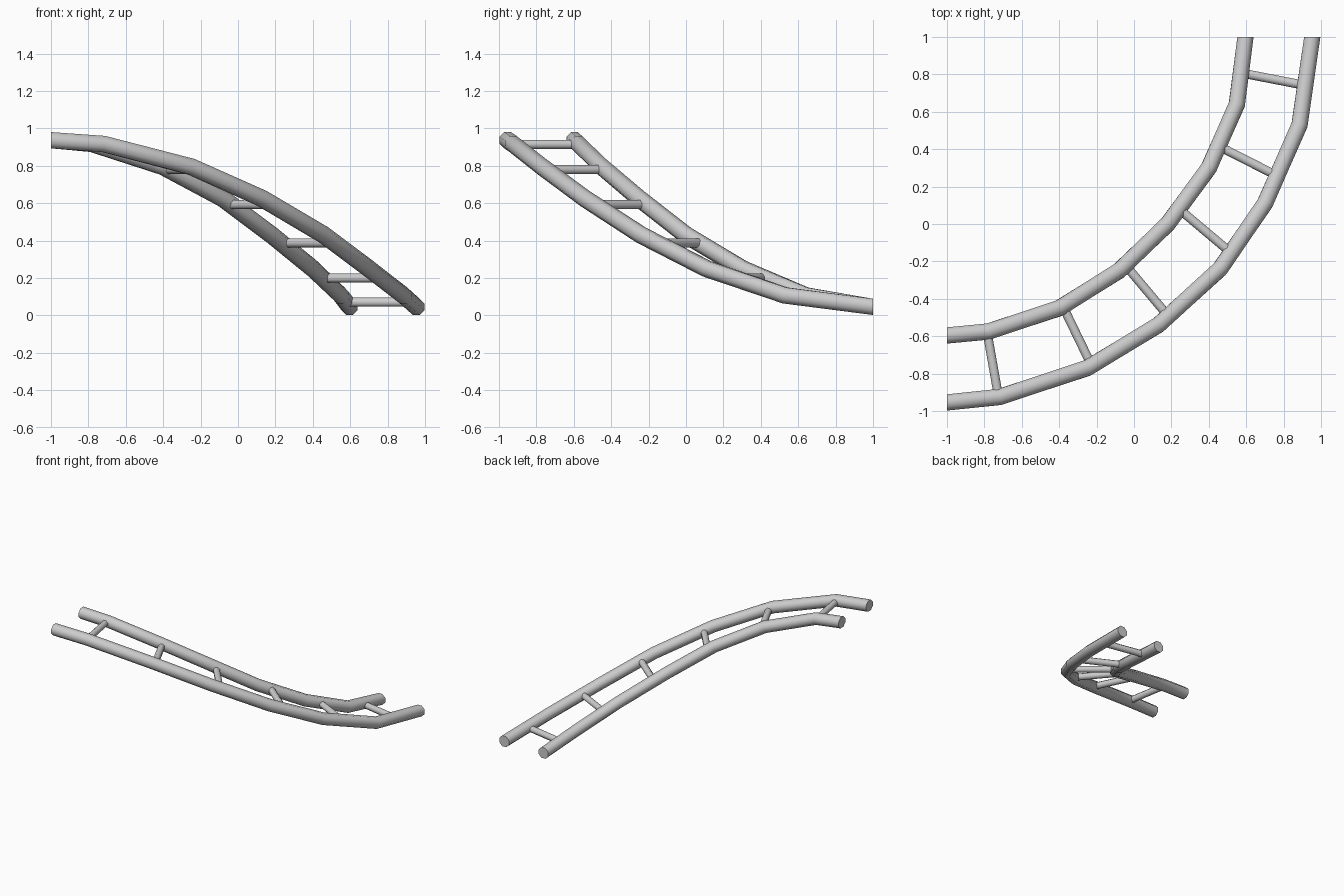
import bpy, bmesh, math
from mathutils import Vector

if "Cube" in bpy.data.objects:
    bpy.data.objects.remove(bpy.data.objects["Cube"])


def tube(name, points, radius, ends=None, sides=8):
    """Sweep an octagonal section along a polyline, capped at both ends."""
    pts = [Vector(p) for p in points]
    bm = bmesh.new()
    rings = []
    for i, p in enumerate(pts):
        if i == 0:
            t = Vector(ends[0]) if ends else pts[1] - p
        elif i == len(pts) - 1:
            t = Vector(ends[1]) if ends else p - pts[i - 1]
        else:
            t = (p - pts[i - 1]).normalized() + (pts[i + 1] - p).normalized()
        t.normalize()
        side = t.cross(Vector((0, 0, 1))).normalized()
        up = side.cross(t)
        ring = []
        for k in range(sides):
            a = 2 * math.pi * (k + 0.5) / sides
            ring.append(bm.verts.new(p + radius * (math.cos(a) * side + math.sin(a) * up)))
        rings.append(ring)
    for a, b in zip(rings, rings[1:]):
        for k in range(sides):
            n = (k + 1) % sides
            bm.faces.new((a[k], a[n], b[n], b[k]))
    bm.faces.new(rings[0])
    bm.faces.new(rings[-1])
    bmesh.ops.recalc_face_normals(bm, faces=bm.faces)
    mesh = bpy.data.meshes.new(name)
    bm.to_mesh(mesh)
    bm.free()
    obj = bpy.data.objects.new(name, mesh)
    bpy.context.collection.objects.link(obj)
    bpy.ops.object.select_all(action='DESELECT')
    obj.select_set(True)
    bpy.context.view_layer.objects.active = obj
    bpy.ops.object.shade_smooth_by_angle(angle=math.radians(50))
    return obj


# Both rails share the same heights, descending from left to back
heights = [0.937, 0.917, 0.795, 0.625, 0.43, 0.25, 0.107, 0.046]
outer = [(-1, -0.954), (-0.72, -0.925), (-0.25, -0.77), (0.13, -0.54),
         (0.46, -0.24), (0.70, 0.11), (0.885, 0.53), (0.953, 1)]
inner = [(-1, -0.596), (-0.78, -0.575), (-0.40, -0.45), (-0.08, -0.25),
         (0.18, 0.0), (0.40, 0.30), (0.55, 0.64), (0.596, 1)]
for name, path in (("outer_rail", outer), ("inner_rail", inner)):
    tube(name, [(x, y, z) for (x, y), z in zip(path, heights)], 0.047,
         ends=((1, 0, 0), (0, 1, 0)))

# Rungs: inner end, outer end, height
rungs = [((-0.785, -0.58), (-0.725, -0.92), 0.915),
         ((-0.38, -0.44), (-0.225, -0.76), 0.78),
         ((-0.05, -0.215), (0.185, -0.495), 0.592),
         ((0.235, 0.085), (0.52, -0.155), 0.388),
         ((0.455, 0.415), (0.77, 0.255), 0.20),
         ((0.575, 0.807), (0.915, 0.741), 0.071)]
for i, (a, b, z) in enumerate(rungs):
    tube(f"rung_{i + 1}", [(*a, z), (*b, z)], 0.026)
